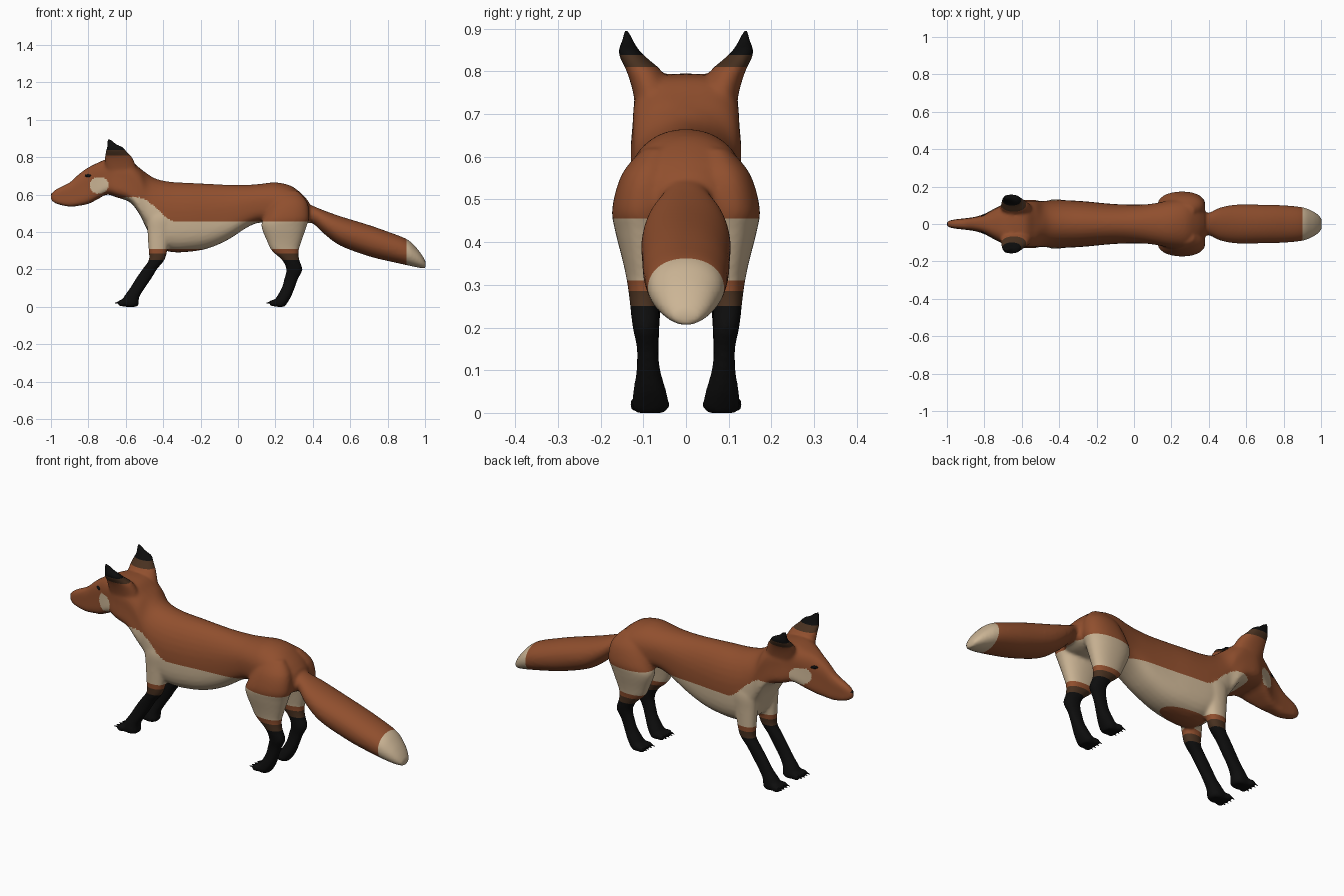
import bpy
import bmesh
import math
from mathutils import Matrix, Vector

default_cube = bpy.data.objects.get("Cube")
if default_cube:
    bpy.data.objects.remove(default_cube, do_unlink=True)


def make_material(name, colour):
    material = bpy.data.materials.new(name)
    material.use_nodes = True
    material.diffuse_color = (*colour, 1)
    shader = next(n for n in material.node_tree.nodes if n.type == "BSDF_PRINCIPLED")
    shader.inputs["Base Color"].default_value = (*colour, 1)
    shader.inputs["Roughness"].default_value = 0.8
    return material


RUST, CREAM, BROWN, BLACK = range(4)
palette = [
    make_material("rust fur", (0.28, 0.078, 0.027)),
    make_material("cream fur", (0.60, 0.46, 0.30)),
    make_material("dark brown fur", (0.065, 0.030, 0.014)),
    make_material("black fur", (0.004, 0.004, 0.004)),
]


def smooth_sections(sections, steps=4):
    """Catmull-Rom interpolation of the cross-section measurements."""
    result = []
    last = len(sections) - 1
    for i in range(last):
        a, b = sections[max(i - 1, 0)], sections[i]
        c, d = sections[i + 1], sections[min(i + 2, last)]
        for s in range(steps):
            t = s / steps
            result.append([
                q + t / 2 * (r - p + t * (2 * p - 5 * q + 4 * r - w + t * (3 * (q - r) + w - p)))
                for p, q, r, w in zip(a, b, c, d)])
    result.append(list(sections[-1]))
    return result


def rounded(value, power):
    return math.copysign(abs(value) ** (2 / power), value)


def loft(bm, sections, axis, side=1, keel=0.0, sides=32):
    """Closed loft; sections are (position, u0, u1, v0, v1, squareness) along x or z."""
    rings = []
    for pos, u0, u1, v0, v1, power in smooth_sections(sections):
        ring = []
        for k in range(sides):
            angle = math.tau * k / sides
            cu, cv = rounded(math.cos(angle), power), rounded(math.sin(angle), power)
            if cv < 0:
                cu *= 1 - keel * cv * cv
            u = (u0 + u1) / 2 + cu * (u1 - u0) / 2
            v = (v0 + v1) / 2 + cv * (v1 - v0) / 2
            ring.append(bm.verts.new((pos, u * side, v) if axis == "x" else (u, v * side, pos)))
        rings.append(ring)
    for low, high in zip(rings, rings[1:]):
        for k in range(sides):
            n = (k + 1) % sides
            bm.faces.new((low[k], low[n], high[n], high[k]))
    bm.faces.new(rings[0])
    bm.faces.new(rings[-1])


def ball(bm, centre, size, turn=0.0):
    matrix = (Matrix.Translation(centre) @ Matrix.Rotation(turn, 4, "Z")
              @ Matrix.Diagonal((*size, 1)))
    bmesh.ops.create_uvsphere(bm, u_segments=16, v_segments=10, radius=1, matrix=matrix)


def finish(name, bm, materials):
    bmesh.ops.recalc_face_normals(bm, faces=bm.faces)
    for face in bm.faces:
        face.smooth = True
    mesh = bpy.data.meshes.new(name)
    bm.to_mesh(mesh)
    bm.free()
    for material in materials:
        mesh.materials.append(material)
    obj = bpy.data.objects.new(name, mesh)
    bpy.context.collection.objects.link(obj)
    return obj


# Head, neck and torso: x, top, bottom, half width
torso = [
    (-1, .605, .57, .012), (-.97, .63, .55, .022), (-.9, .665, .535, .03),
    (-.85, .71, .54, .037), (-.8, .745, .55, .052), (-.75, .77, .575, .078),
    (-.7, .79, .6, .102), (-.65, .795, .585, .121), (-.58, .785, .56, .125),
    (-.53, .745, .5, .124), (-.49, .715, .42, .122), (-.44, .685, .33, .127),
    (-.36, .668, .293, .127), (-.25, .662, .295, .12), (-.15, .657, .315, .11),
    (-.05, .652, .36, .104), (.05, .652, .425, .104), (.12, .657, .45, .112),
    (.2, .665, .44, .128), (.28, .648, .43, .135), (.34, .605, .435, .115),
    (.38, .56, .45, .07),
]
# Tail: x, top, bottom, half width
tail = [
    (.33, .57, .46, .05), (.4, .54, .445, .06), (.46, .515, .39, .088),
    (.55, .483, .325, .104), (.7, .437, .27, .103), (.8, .402, .245, .1),
    (.9, .363, .223, .09), (.95, .32, .212, .072), (.985, .275, .206, .05),
    (1.004, .24, .206, .028),
]
# Legs and ears: z, back and front x, inner and outer y
hind_leg = [
    (.62, .21, .32, .04, .1), (.56, .18, .37, .03, .15), (.48, .14, .382, .03, .173),
    (.43, .125, .367, .035, .167), (.35, .155, .34, .05, .147), (.3, .18, .325, .058, .137),
    (.25, .235, .328, .063, .131), (.2, .258, .345, .063, .125), (.15, .247, .322, .066, .115),
    (.1, .233, .303, .06, .116), (.05, .205, .282, .046, .124), (.015, .19, .26, .039, .127),
    (0, .2, .25, .05, .118),
]
front_leg = [
    (.56, -.48, -.37, .03, .11), (.48, -.49, -.34, .035, .132), (.4, -.484, -.36, .045, .129),
    (.3, -.478, -.378, .053, .125), (.25, -.477, -.393, .058, .123), (.2, -.512, -.433, .062, .119),
    (.15, -.547, -.463, .064, .115), (.1, -.578, -.498, .062, .116), (.05, -.612, -.528, .05, .122),
    (.015, -.62, -.53, .042, .125), (0, -.61, -.54, .052, .115),
]
ear = [
    (.68, -.69, -.53, .04, .112), (.75, -.71, -.545, .04, .124), (.8, -.712, -.567, .057, .139),
    (.83, -.708, -.596, .09, .154), (.85, -.702, -.61, .11, .159), (.87, -.7, -.65, .122, .151),
    (.896, -.7, -.68, .133, .146),
]
paw_tips = (-.62, .19)
toe_offsets = (.052, .075, .098, .118)

bm = bmesh.new()
for part, keel in ((torso, -.35), (tail, 0)):
    # The head and neck are boxier than the back and tail
    loft(bm, [(x, -w, w, low, top, 3 if x < -.5 else 2.1) for x, top, low, w in part],
         "x", keel=keel)
for side in (1, -1):
    for limb in (hind_leg, front_leg, ear):
        loft(bm, [(*section, 2.2) for section in limb], "z", side)
    for x in paw_tips:
        for y in toe_offsets:
            ball(bm, (x, y * side, .02), (.026, .014, .019))
body = finish("fox_body", bm, palette)

# Fuse the parts into one soft skin
fuse = body.modifiers.new("fuse", "REMESH")
fuse.mode = "VOXEL"
fuse.voxel_size = 0.008
soften = body.modifiers.new("soften", "SMOOTH")
soften.factor = 0.5
soften.iterations = 8
skin = bpy.data.meshes.new_from_object(body.evaluated_get(bpy.context.evaluated_depsgraph_get()))
body.modifiers.clear()
skin.materials.clear()
for material in palette:
    skin.materials.append(material)
body.data = skin


def coat_colour(p):
    """Fur colour at a point of the skin."""
    if p.x > .385:
        return CREAM if p.x > .9 else RUST
    if p.z > .81:
        return BLACK if p.z > .838 else BROWN
    if p.z < .25:
        return BLACK
    if p.z < .285:
        return BROWN
    if p.z < .31:
        return RUST
    cheek = ((p.x + .742) / .05) ** 2 + ((p.z - .65) / .045) ** 2
    if cheek < 1 and abs(p.y) > .03:
        return CREAM
    t = min(max((-.33 - p.x) / .2, 0), 1)
    bib = .455 + .13 * t * t * (3 - 2 * t)
    return CREAM if p.z < bib and p.x > -.62 else RUST


# Cut clean colour borders, then colour the coat
bm = bmesh.new()
bm.from_mesh(skin)
borders = [((0, 0, z), (0, 0, 1)) for z in (.25, .285, .31, .455, .81, .838)]
borders.append(((.9, 0, 0), (1, 0, 0)))
for point, normal in borders:
    bmesh.ops.bisect_plane(bm, geom=bm.verts[:] + bm.edges[:] + bm.faces[:], dist=1e-5,
                           plane_co=point, plane_no=normal)
for face in bm.faces:
    face.smooth = True
    face.material_index = coat_colour(face.calc_center_median())
bm.to_mesh(skin)
bm.free()

# Eyes and nose
for side, name in ((1, "left_eye"), (-1, "right_eye")):
    bm = bmesh.new()
    ball(bm, (-.8, .044 * side, .7), (.022, .009, .009), .45 * side)
    finish(name, bm, [palette[BLACK]])
bm = bmesh.new()
ball(bm, (-.99, 0, .598), (.01, .012, .011))
finish("nose", bm, [palette[BLACK]])

# Claws
for x, name in zip(paw_tips, ("front_claws", "hind_claws")):
    bm = bmesh.new()
    for side in (1, -1):
        for y in toe_offsets:
            matrix = (Matrix.Translation(Vector((x - .026, y * side, .022)))
                      @ Matrix.Rotation(math.radians(-100), 4, "Y"))
            bmesh.ops.create_cone(bm, cap_ends=True, segments=8, radius1=.006, radius2=.001,
                                  depth=.026, matrix=matrix)
    finish(name, bm, [palette[BLACK]])
